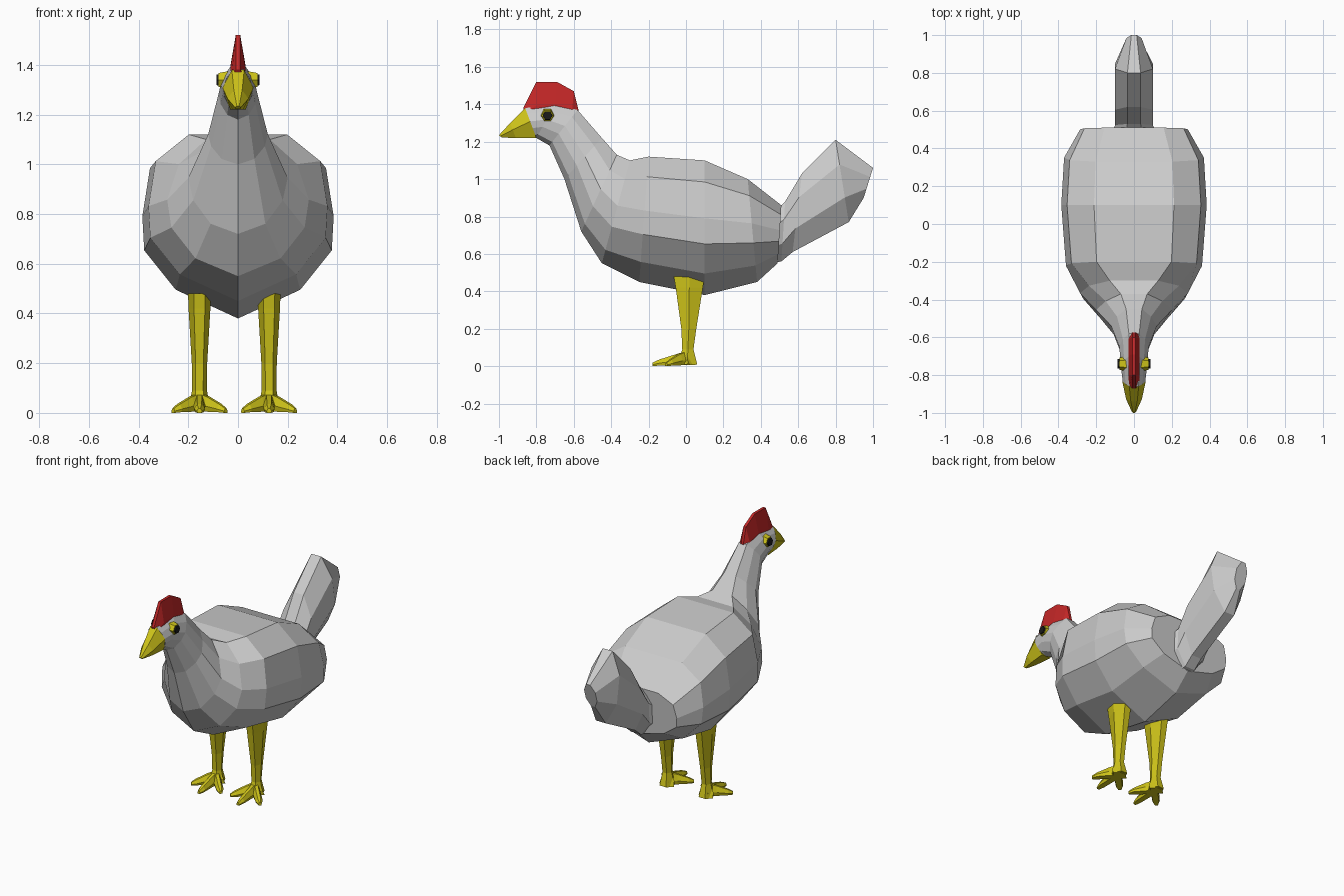
import bpy, bmesh
from math import radians, pi
from mathutils import Matrix


def material(name, rgb):
    m = bpy.data.materials.new(name)
    m.diffuse_color = (*rgb, 1)
    return m


YELLOW = material("yellow", (0.62, 0.55, 0.01))
RED = material("red", (0.55, 0.02, 0.02))
BLACK = material("black", (0.01, 0.01, 0.01))


def finish(bm, name, mat=None, x=0, turn=0):
    bmesh.ops.recalc_face_normals(bm, faces=bm.faces[:])
    me = bpy.data.meshes.new(name)
    bm.to_mesh(me)
    bm.free()
    ob = bpy.data.objects.new(name, me)
    bpy.context.collection.objects.link(ob)
    ob.location.x = x
    ob.rotation_euler.z = turn
    if mat:
        me.materials.append(mat)
    return ob


def loft(name, sections, prof, mat=None, prof2=None, **place):
    """Section: top y, top z, bottom y, bottom z, half width[, blend to prof2].
    Profile: right half as (across 0..1, height 1..0), mirrored to the left."""
    bm = bmesh.new()
    rings = []
    for ty, tz, by, bz, w, *blend in sections:
        k = blend[0] if blend else 0
        half = [(a + (c - a) * k, b + (d - b) * k)
                for (a, b), (c, d) in zip(prof, prof2 or prof)]
        full = half + [(-u, v) for u, v in reversed(half) if u > 1e-6]
        rings.append([bm.verts.new((u * w, by + (ty - by) * v, bz + (tz - bz) * v))
                      for u, v in full])
    n = len(rings[0])
    for a, b in zip(rings, rings[1:]):
        for i in range(n):
            j = (i + 1) % n
            bm.faces.new((a[i], a[j], b[j], b[i]))
    bm.faces.new(rings[0])
    bm.faces.new(rings[-1])
    return finish(bm, name, mat, **place)


BODY = [(0.55, 1), (0.92, 0.84), (1, 0.57), (0.98, 0.38), (0.65, 0.16), (0, 0)]
NECK = [(0.35, 1), (0.75, 0.8), (1, 0.55), (0.9, 0.33), (0.55, 0.1), (0, 0)]
HEX = [(0.5, 1), (1, 0.5), (0.5, 0)]

# Body, neck and head in one skin, from rump to face
loft("body", [
    (0.51, 0.86, 0.49, 0.55, 0.285, 0),
    (0.33, 1.00, 0.38, 0.45, 0.37, 0),
    (0.10, 1.10, 0.10, 0.38, 0.385, 0),
    (-0.20, 1.12, -0.25, 0.45, 0.36, 0),
    (-0.30, 1.10, -0.45, 0.55, 0.285, 0.5),
    (-0.37, 1.13, -0.56, 0.72, 0.20, 1),
    (-0.45, 1.22, -0.65, 1.00, 0.12, 1),
    (-0.58, 1.37, -0.73, 1.18, 0.078, 1),
    (-0.70, 1.40, -0.80, 1.22, 0.07, 1),
    (-0.86, 1.38, -0.80, 1.22, 0.06, 1)], BODY, prof2=NECK)

# Tail fan
loft("tail", [
    (0.49, 0.84, 0.46, 0.55, 0.12),
    (0.53, 0.88, 0.51, 0.56, 0.10),
    (0.62, 1.03, 0.57, 0.61, 0.10),
    (0.80, 1.21, 0.87, 0.77, 0.10),
    (1.00, 1.06, 0.95, 0.90, 0.04)],
    [(0.35, 1), (1, 0.7), (1, 0.3), (0.35, 0)])

# Beak
loft("beak", [
    (-0.86, 1.38, -0.80, 1.22, 0.062),
    (-0.94, 1.30, -0.91, 1.22, 0.042),
    (-1.00, 1.235, -0.985, 1.222, 0.012)],
    [(0.4, 1), (1, 0.55), (0.5, 0)], YELLOW)

# Comb
loft("comb", [
    (-0.87, 1.38, -0.86, 1.35, 0.026),
    (-0.80, 1.52, -0.80, 1.36, 0.030),
    (-0.69, 1.52, -0.70, 1.37, 0.030),
    (-0.60, 1.47, -0.61, 1.35, 0.030),
    (-0.575, 1.37, -0.58, 1.34, 0.026)],
    [(0.3, 1), (1, 0.2), (1, 0)], RED)

# Eyes: a yellow rim with a black pupil on each side
for side, sx in (("left", -1), ("right", 1)):
    for part, r, out, mat in (("eye_rim", 0.040, 0.078, YELLOW), ("pupil", 0.031, 0.087, BLACK)):
        bm = bmesh.new()
        bmesh.ops.create_cone(bm, cap_ends=True, segments=6, radius1=r, radius2=r * 0.8, depth=0.04,
                              matrix=Matrix.Translation((sx * (out - 0.02), -0.74, 1.34))
                              @ Matrix.Rotation(sx * pi / 2, 4, 'Y'))
        finish(bm, f"{side}_{part}", mat)

# Legs with three spread toes
for side, x in (("left", -0.155), ("right", 0.125)):
    loft(f"{side}_leg", [
        (-0.065, 0.48, 0.10, 0.48, 0.046),
        (-0.055, 0.42, 0.09, 0.42, 0.044),
        (-0.025, 0.20, 0.055, 0.20, 0.031),
        (-0.020, 0.09, 0.04, 0.09, 0.030),
        (-0.045, 0.01, 0.06, 0.01, 0.045)], HEX, YELLOW, x=x)
    for toe, turn, length in (("inner", -45, 0.15), ("middle", 0, 0.18), ("outer", 45, 0.15)):
        loft(f"{side}_{toe}_toe", [
            (0.02, 0.085, 0.05, 0.005, 0.028),
            (-0.05, 0.065, -0.05, 0.005, 0.024),
            (-0.8 * length, 0.035, -0.8 * length, 0.003, 0.022),
            (-length, 0.018, -length, 0.0, 0.010)],
            [(0.4, 1), (1, 0.4), (0.8, 0)], YELLOW, x=x, turn=radians(turn))
